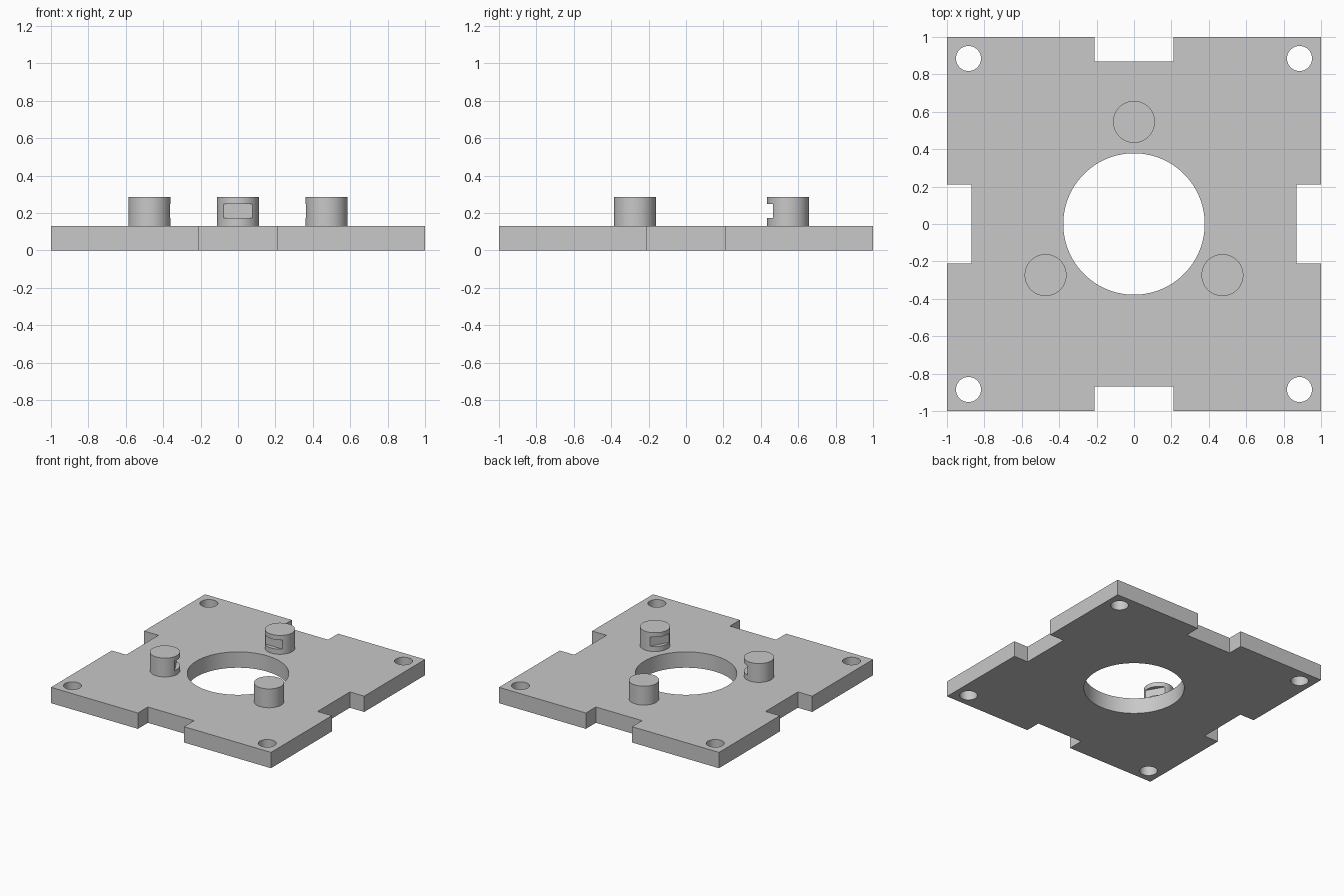
import bpy
import math
from mathutils import Matrix

if "Cube" in bpy.data.objects:
    bpy.data.objects.remove(bpy.data.objects["Cube"], do_unlink=True)

THICK = 0.13
POST_TOP = 0.285
POST_R = 0.112
POST_RING = 0.546

grey = bpy.data.materials.new("plain grey")
grey.use_nodes = True
grey.diffuse_color = (0.58, 0.58, 0.58, 1)
grey.node_tree.nodes["Principled BSDF"].inputs["Base Color"].default_value = grey.diffuse_color


def box(name, low, high, angle=0):
    """Box between two corners, turned about the centre of the plate."""
    bpy.ops.mesh.primitive_cube_add(size=1)
    ob = bpy.context.object
    ob.name = name
    size = [b - a for a, b in zip(low, high)]
    mid = [(a + b) / 2 for a, b in zip(low, high)]
    ob.data.transform(Matrix.Rotation(angle, 4, "Z") @ Matrix.Translation(mid)
                      @ Matrix.Diagonal((*size, 1)))
    ob.data.materials.append(grey)
    return ob


def cylinder(name, x, y, radius, z0, z1, sides=64):
    bpy.ops.mesh.primitive_cylinder_add(vertices=sides, radius=radius, depth=z1 - z0)
    ob = bpy.context.object
    ob.name = name
    ob.data.transform(Matrix.Translation((x, y, (z0 + z1) / 2)))
    ob.data.materials.append(grey)
    return ob


def cut(target, cutter):
    """Subtract the cutter and discard it."""
    mod = target.modifiers.new("cut", "BOOLEAN")
    mod.operation = "DIFFERENCE"
    mod.solver = "EXACT"
    mod.object = cutter
    bpy.context.view_layer.objects.active = target
    bpy.ops.object.modifier_apply(modifier=mod.name)
    bpy.data.objects.remove(cutter, do_unlink=True)


def smooth(ob):
    bpy.ops.object.select_all(action="DESELECT")
    ob.select_set(True)
    bpy.context.view_layer.objects.active = ob
    bpy.ops.object.shade_smooth_by_angle(angle=math.radians(30))


# Square plate with edge notches, corner holes and a central opening
plate = box("base_plate", (-1, -1, 0), (1, 1, THICK))
for i in range(4):
    cut(plate, box("notch_cutter", (-0.21, 0.87, -0.1), (0.21, 1.1, 0.3), i * math.pi / 2))
for x in (-0.885, 0.885):
    for y in (-0.885, 0.885):
        cut(plate, cylinder("hole_cutter", x, y, 0.067, -0.1, 0.3))
cut(plate, cylinder("opening_cutter", 0, 0, 0.378, -0.1, 0.3, 128))
smooth(plate)

# Three posts around the opening, each slotted on the side facing the centre
for i, name in enumerate(("back_post", "right_post", "left_post")):
    turn = i * 2 * math.pi / 3
    post = cylinder(name, 0, POST_RING, POST_R, THICK, POST_TOP)
    post.data.transform(Matrix.Rotation(turn, 4, "Z"))
    cut(post, box("slot_cutter", (-0.2, 0.3, 0.172), (0.2, 0.466, 0.248), turn))
    smooth(post)
